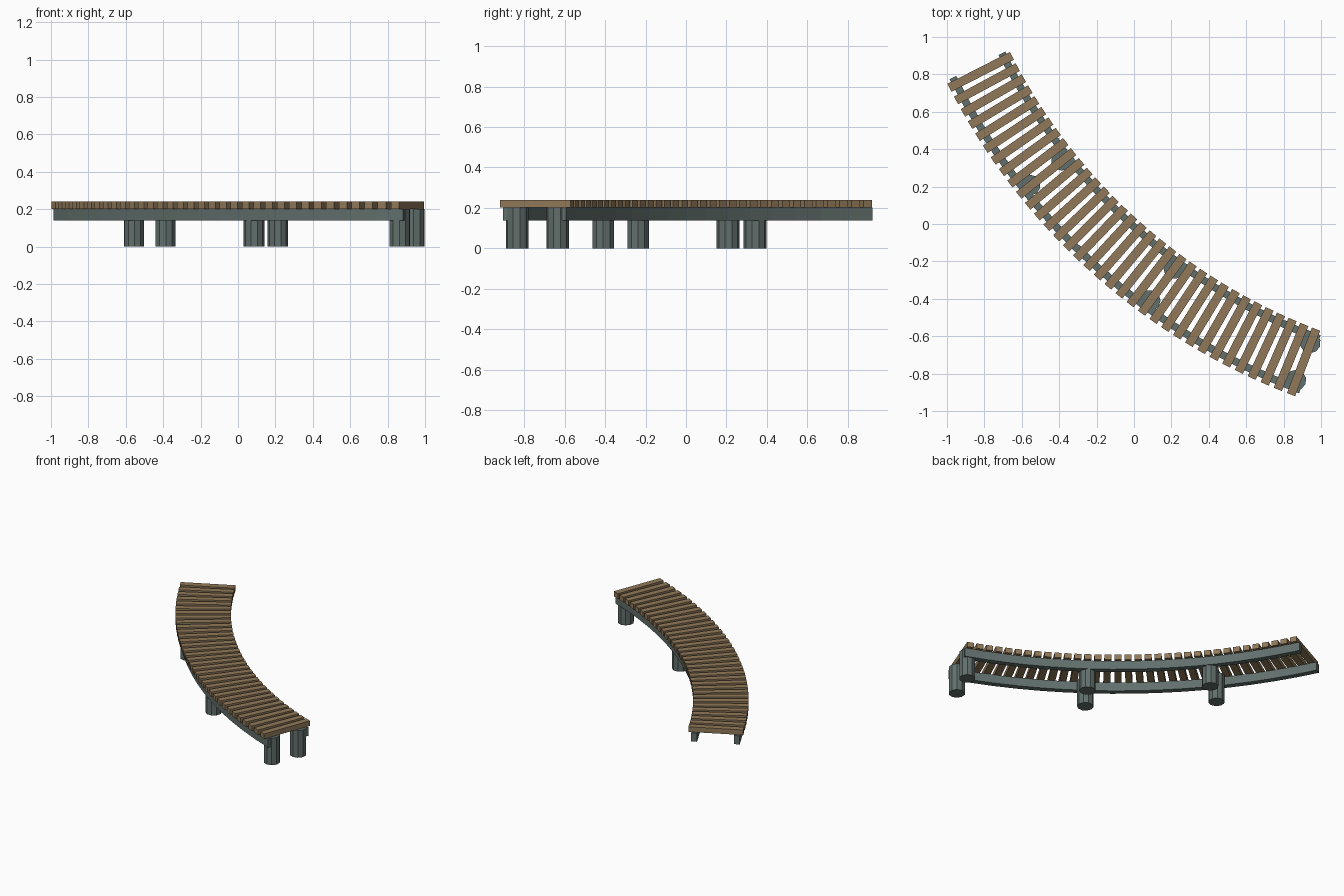
import bpy, bmesh, math
from mathutils import Matrix, Vector

if "Cube" in bpy.data.objects:
    bpy.data.objects.remove(bpy.data.objects["Cube"])

# Arc that the walkway follows
CX, CY, R = 2.064, 2.288, 3.239
A0, A1 = math.radians(27.08), math.radians(69.06)
PLANKS = 34


def material(name, rgb):
    m = bpy.data.materials.new(name)
    m.diffuse_color = (*rgb, 1)
    m.use_nodes = True
    m.node_tree.nodes["Principled BSDF"].inputs["Base Color"].default_value = m.diffuse_color
    return m


wood = material("weathered_wood", (0.28, 0.19, 0.10))
grey = material("grey_green_support", (0.12, 0.16, 0.15))


def on_arc(angle, radius, z):
    return Vector((CX - radius * math.cos(angle), CY - radius * math.sin(angle), z))


def make_object(name, bm, mat):
    bmesh.ops.recalc_face_normals(bm, faces=bm.faces)
    mesh = bpy.data.meshes.new(name)
    bm.to_mesh(mesh)
    bm.free()
    mesh.materials.append(mat)
    obj = bpy.data.objects.new(name, mesh)
    bpy.context.collection.objects.link(obj)
    return obj


# Deck planks, each pointing at the arc centre
for i in range(PLANKS):
    a = A0 + (A1 - A0) * i / (PLANKS - 1)
    bm = bmesh.new()
    bmesh.ops.create_cube(bm, size=1, matrix=(
        Matrix.Translation(on_arc(a, R, 0.221))
        @ Matrix.Rotation(a, 4, 'Z')
        @ Matrix.Diagonal((0.375, 0.047, 0.038, 1))))
    make_object(f"deck_plank_{i + 1}", bm, wood)


# Curved side beams: a rectangular section swept along the arc
def beam(name, radius, half=0.02, z0=0.138, z1=0.202, steps=16):
    start, end = math.radians(26.4), math.radians(69.7)
    section = [(-half, z0), (half, z0), (half, z1), (-half, z1)]
    bm = bmesh.new()
    rings = []
    for i in range(steps + 1):
        a = start + (end - start) * i / steps
        rings.append([bm.verts.new(on_arc(a, radius + dr, z)) for dr, z in section])
    for p, q in zip(rings, rings[1:]):
        for k in range(4):
            n = (k + 1) % 4
            bm.faces.new((p[k], p[n], q[n], q[k]))
    bm.faces.new(rings[0])
    bm.faces.new(rings[-1])
    make_object(name, bm, grey)


beam("outer_beam", R + 0.146)
beam("inner_beam", R - 0.146)

# Three pairs of faceted posts
for i, deg in enumerate((38.45, 53.75, 69.0)):
    a = math.radians(deg)
    for side, offset in (("outer", 0.106), ("inner", -0.108)):
        bm = bmesh.new()
        bmesh.ops.create_cone(
            bm, cap_ends=True, segments=10, radius1=0.056, radius2=0.056, depth=0.202,
            matrix=Matrix.Translation(on_arc(a, R + offset, 0.101)) @ Matrix.Rotation(a, 4, 'Z'))
        make_object(f"{side}_post_{i + 1}", bm, grey)
